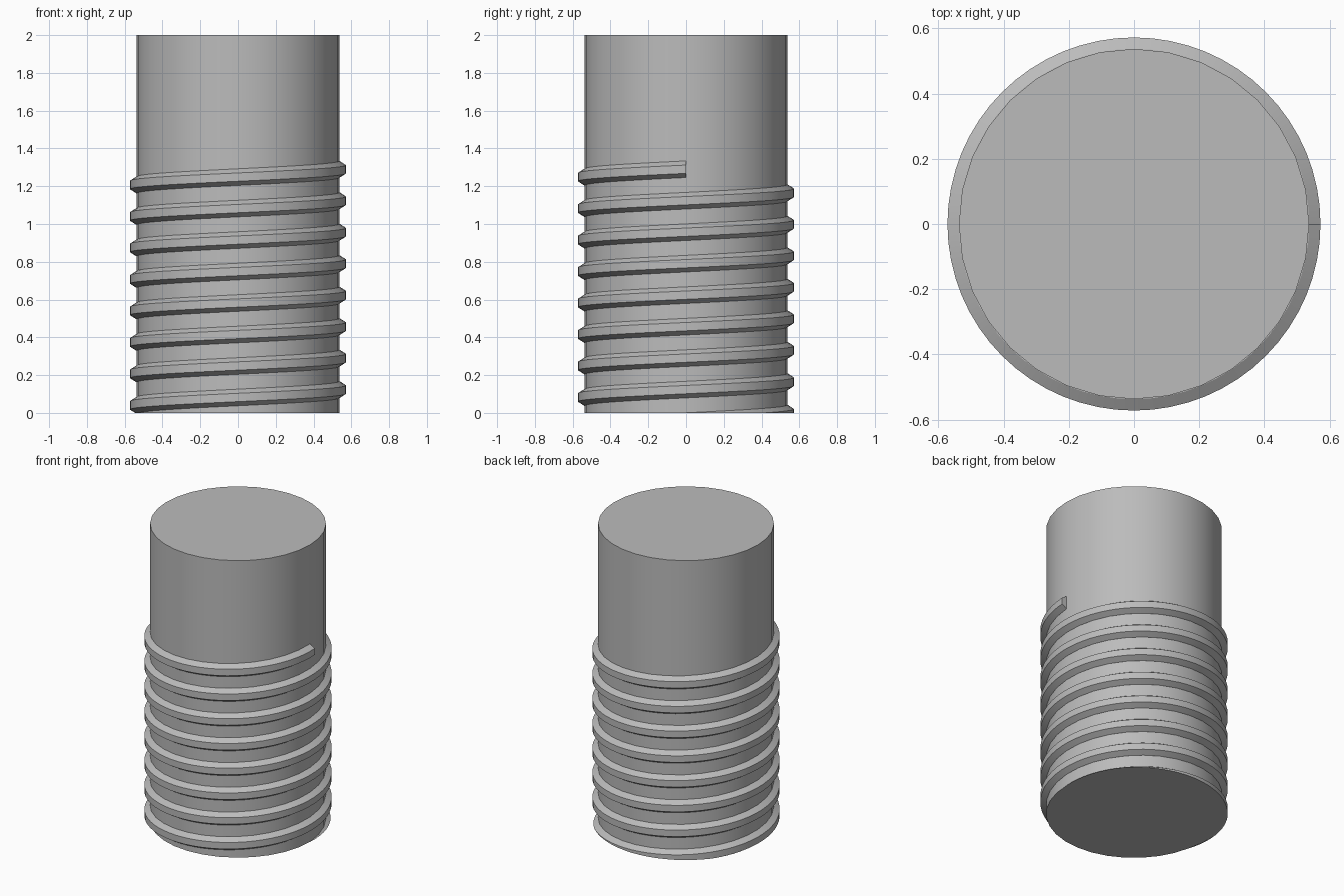
import bpy, bmesh, math

cube = bpy.data.objects.get("Cube")
if cube:
    bpy.data.objects.remove(cube, do_unlink=True)

HEIGHT, CORE_R, CREST_R = 2.0, 0.537, 0.572
PITCH, TURNS, STEPS = 1 / 6, 8, 64
Z_END = 1.29

steel = bpy.data.materials.new("grey_steel")
steel.use_nodes = True
grey = (0.5, 0.5, 0.5, 1)
steel.diffuse_color = grey
steel.node_tree.nodes["Principled BSDF"].inputs["Base Color"].default_value = grey


def add_object(name, bm):
    bmesh.ops.recalc_face_normals(bm, faces=bm.faces[:])
    mesh = bpy.data.meshes.new(name)
    bm.to_mesh(mesh)
    bm.free()
    obj = bpy.data.objects.new(name, mesh)
    bpy.context.collection.objects.link(obj)
    mesh.materials.append(steel)
    bpy.ops.object.select_all(action="DESELECT")
    obj.select_set(True)
    bpy.context.view_layer.objects.active = obj
    bpy.ops.object.shade_smooth_by_angle(angle=math.radians(25))
    return obj


# Plain round shaft
bm = bmesh.new()
bmesh.ops.create_cone(bm, cap_ends=True, segments=32, radius1=CORE_R,
                      radius2=CORE_R, depth=HEIGHT)
bmesh.ops.translate(bm, verts=bm.verts, vec=(0, 0, HEIGHT / 2))
add_object("shaft", bm)

# Trapezoid thread swept up a right-handed helix, ending at +x
profile = [(CORE_R - 0.03, -0.044), (CORE_R, -0.044), (CREST_R, -0.022),
           (CREST_R, 0.022), (CORE_R, 0.044), (CORE_R - 0.03, 0.044)]
bm = bmesh.new()
rings = []
for i in range(TURNS * STEPS + 1):
    turn = i / STEPS
    a = turn * math.tau
    z = Z_END + (turn - TURNS) * PITCH
    rings.append([bm.verts.new((r * math.cos(a), r * math.sin(a), z + dz))
                  for r, dz in profile])
n = len(profile)
for low, high in zip(rings, rings[1:]):
    for k in range(n):
        bm.faces.new((low[k], low[(k + 1) % n], high[(k + 1) % n], high[k]))
bm.faces.new(rings[0])
bm.faces.new(rings[-1])

# Trim the thread flush with the base and close the cut
cut = bmesh.ops.bisect_plane(bm, geom=bm.verts[:] + bm.edges[:] + bm.faces[:],
                             plane_co=(0, 0, 0), plane_no=(0, 0, 1),
                             clear_inner=True)
edges = [e for e in cut["geom_cut"] if isinstance(e, bmesh.types.BMEdge)]
bmesh.ops.holes_fill(bm, edges=edges, sides=0)
add_object("screw_thread", bm)
